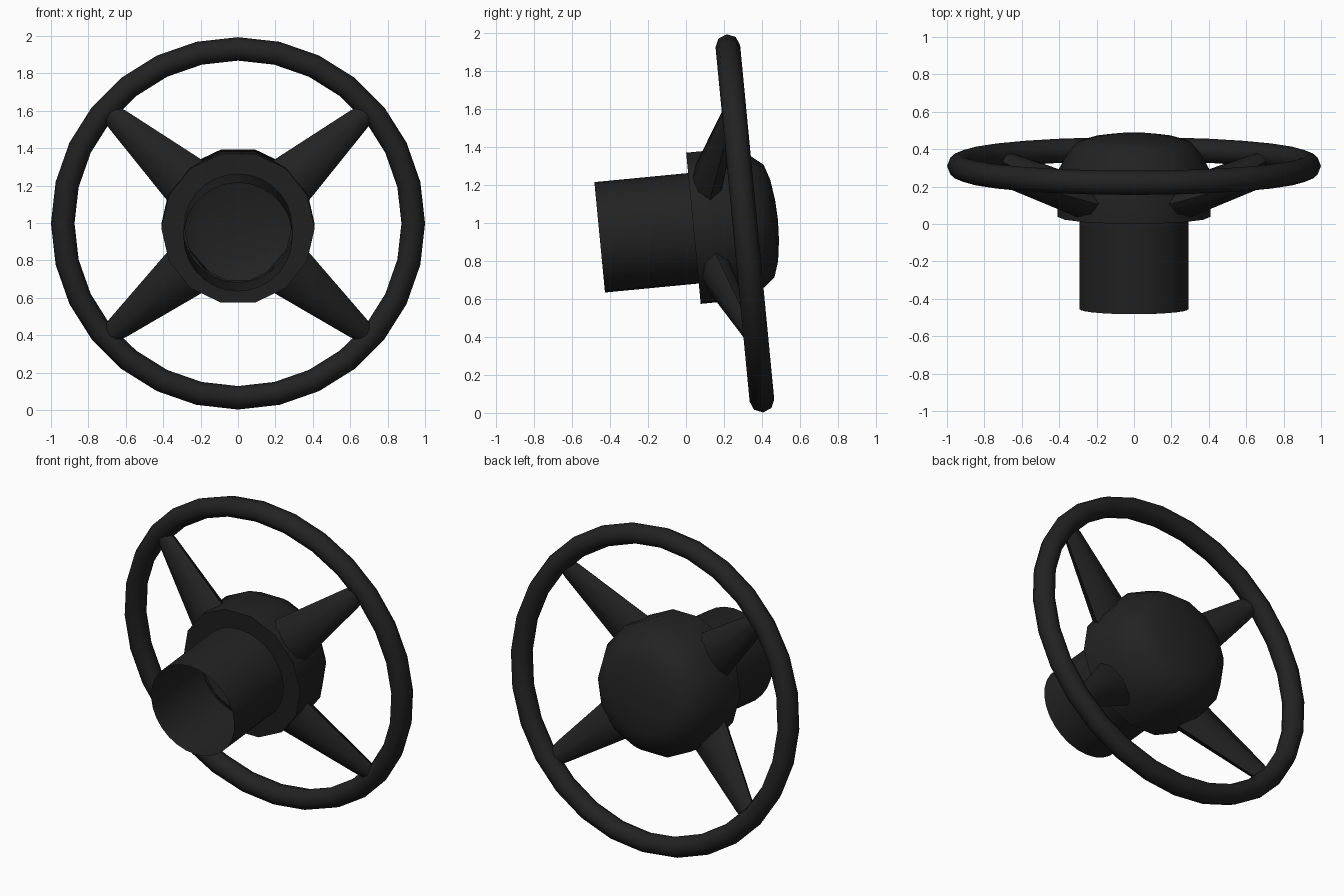
import bpy, bmesh
from math import sin, cos, pi, radians
from mathutils import Matrix, Vector

cube = bpy.data.objects.get("Cube")
if cube:
    bpy.data.objects.remove(cube)

black = bpy.data.materials.new("matte_black")
black.use_nodes = True
colour = (0.016, 0.016, 0.016, 1)
black.diffuse_color = colour
bsdf = black.node_tree.nodes["Principled BSDF"]
bsdf.inputs["Base Color"].default_value = colour
bsdf.inputs["Roughness"].default_value = 0.8

# The whole wheel leans back; its axle is the local y axis
TILT = Matrix.Translation((0, 0.31, 0.998)) @ Matrix.Rotation(radians(5.5), 4, 'X')


def loft(name, rings, wrap=False, caps=False, angle=40):
    """Skin a list of closed rings of points."""
    bm = bmesh.new()
    rows = [[bm.verts.new(p) for p in ring] for ring in rings]
    n = len(rows[0])
    pairs = list(zip(rows, rows[1:]))
    if wrap:
        pairs.append((rows[-1], rows[0]))
    for a, b in pairs:
        for i in range(n):
            j = (i + 1) % n
            bm.faces.new((a[i], a[j], b[j], b[i]))
    if caps:
        bm.faces.new(rows[0])
        bm.faces.new(rows[-1])
    bmesh.ops.remove_doubles(bm, verts=bm.verts, dist=0.0005)
    bmesh.ops.recalc_face_normals(bm, faces=bm.faces)
    mesh = bpy.data.meshes.new(name)
    bm.to_mesh(mesh)
    bm.free()
    mesh.materials.append(black)
    obj = bpy.data.objects.new(name, mesh)
    bpy.context.collection.objects.link(obj)
    obj.matrix_world = TILT
    bpy.ops.object.select_all(action='DESELECT')
    obj.select_set(True)
    bpy.context.view_layer.objects.active = obj
    bpy.ops.object.shade_smooth_by_angle(angle=radians(angle))
    return obj


def circle(radius, depth, sides):
    return [(radius * cos(2 * pi * i / sides), depth, radius * sin(2 * pi * i / sides))
            for i in range(sides)]


# Rim: a ring with an eight-sided section
section = [2 * pi * k / 8 for k in range(8)]
loft("rim", [circle(0.937 + 0.063 * cos(t), 0.065 * sin(t), 28) for t in section],
     wrap=True, angle=50)

# Hub: flat front flange, straight wall and domed back
hub_profile = [(0.285, -0.272), (0.41, -0.272), (0.41, -0.03), (0.355, 0.068),
               (0.305, 0.128), (0.22, 0.155), (0.11, 0.17), (0.0, 0.175)]
loft("hub", [circle(r, d, 14) for r, d in hub_profile])

# Column: open tube towards the front
loft("column", [circle(0.292, d, 28) for d in (-0.768, -0.265)])


# Spokes: tapered rounded arms, radius / half width / depth / half thickness
stations = [(0.28, 0.155, -0.18, 0.09), (0.40, 0.14, -0.165, 0.085),
            (0.85, 0.066, -0.035, 0.045), (0.91, 0.052, -0.02, 0.035)]
for side, sx in (("left", 1), ("right", -1)):
    for level, sz in (("upper", 1), ("lower", -1)):
        out = Vector((sx * cos(radians(41)), 0, sz * sin(radians(41))))
        across = Vector((-out.z, 0, out.x))
        rings = []
        for r, w, d, h in stations:
            middle = out * r + Vector((0, d, 0))
            rings.append([middle + across * (w * cos(t)) + Vector((0, h * sin(t), 0))
                          for t in section])
        loft(f"{level}_{side}_spoke", rings, caps=True, angle=50)
